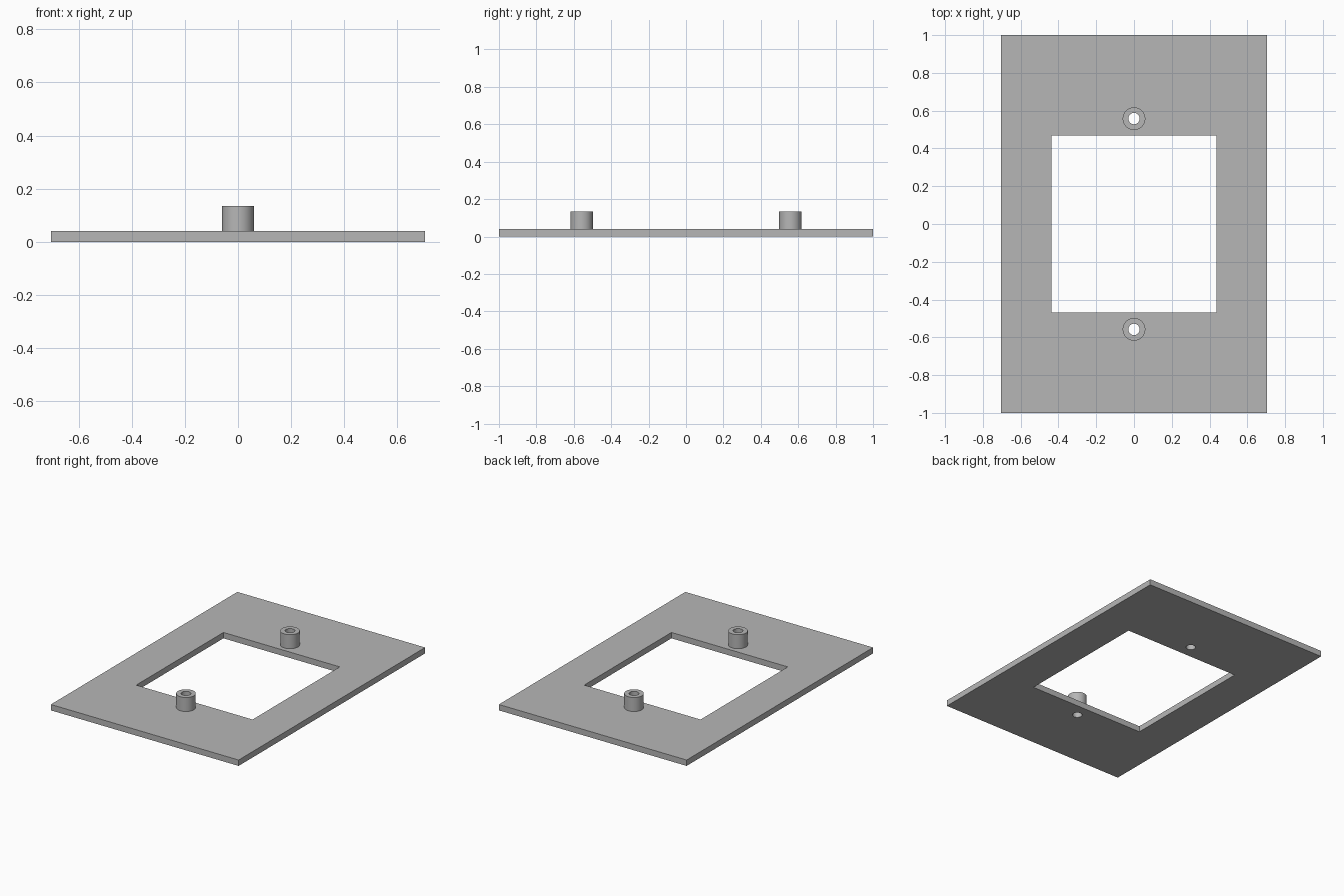
import bpy
import bmesh
from math import cos, sin, tau, radians

cube = bpy.data.objects.get("Cube")
if cube:
    bpy.data.objects.remove(cube, do_unlink=True)

PLATE_T = 0.04
BOSS_TOP = 0.135
BOSS_Y = 0.558
BOSS_R, BORE_R = 0.06, 0.03

grey = bpy.data.materials.new("plain grey")
grey.use_nodes = True
colour = (0.47, 0.47, 0.47, 1)
grey.diffuse_color = colour
grey.node_tree.nodes["Principled BSDF"].inputs["Base Color"].default_value = colour


def rectangle(hx, hy):
    return [(-hx, -hy), (hx, -hy), (hx, hy), (-hx, hy)]


def circle(y, r, n=48):
    return [(r * cos(tau * i / n), y + r * sin(tau * i / n)) for i in range(n)]


def extruded(name, loops, z0, z1):
    """Solid from an outer outline and its holes, raised from z0 to z1."""
    bm = bmesh.new()
    edges = []
    for loop in loops:
        verts = [bm.verts.new((x, y, z0)) for x, y in loop]
        edges += [bm.edges.new((a, b)) for a, b in zip(verts, verts[1:] + verts[:1])]
    bmesh.ops.triangle_fill(bm, edges=edges, use_beauty=True, normal=(0, 0, 1))
    raised = bmesh.ops.extrude_face_region(bm, geom=bm.faces[:], use_keep_orig=True)
    moved = [v for v in raised["geom"] if isinstance(v, bmesh.types.BMVert)]
    bmesh.ops.translate(bm, verts=moved, vec=(0, 0, z1 - z0))
    bmesh.ops.recalc_face_normals(bm, faces=bm.faces[:])
    mesh = bpy.data.meshes.new(name)
    bm.to_mesh(mesh)
    bm.free()
    mesh.materials.append(grey)
    obj = bpy.data.objects.new(name, mesh)
    bpy.context.collection.objects.link(obj)
    bpy.ops.object.select_all(action="DESELECT")
    obj.select_set(True)
    bpy.context.view_layer.objects.active = obj
    bpy.ops.object.shade_smooth_by_angle(angle=radians(30))


# Flat plate with a window and two screw holes
extruded("plate", [rectangle(0.705, 1.0), rectangle(0.437, 0.468),
                   circle(-BOSS_Y, BORE_R), circle(BOSS_Y, BORE_R)], 0, PLATE_T)

# Hollow screw bosses in front of and behind the window
for name, y in (("front_boss", -BOSS_Y), ("back_boss", BOSS_Y)):
    extruded(name, [circle(y, BOSS_R), circle(y, BORE_R)], PLATE_T, BOSS_TOP)
